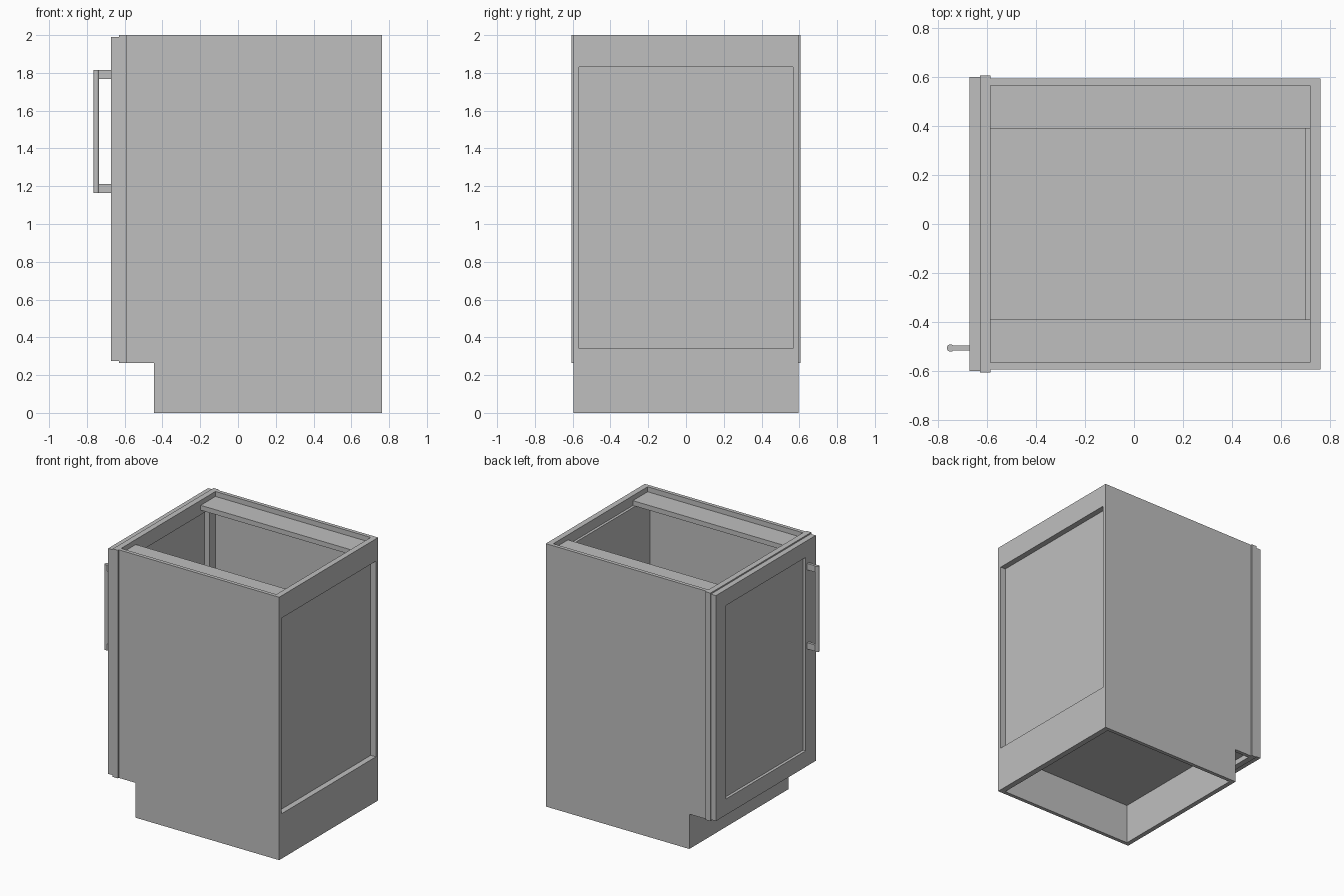
import bpy
import bmesh
from mathutils import Matrix

cube = bpy.data.objects.get("Cube")
if cube:
    bpy.data.objects.remove(cube, do_unlink=True)

grey = bpy.data.materials.new("light grey")
grey.use_nodes = True
grey.diffuse_color = (0.52, 0.52, 0.52, 1)
grey.node_tree.nodes["Principled BSDF"].inputs["Base Color"].default_value = (0.52, 0.52, 0.52, 1)


def finish(name, bm):
    bmesh.ops.recalc_face_normals(bm, faces=bm.faces)
    mesh = bpy.data.meshes.new(name)
    bm.to_mesh(mesh)
    bm.free()
    mesh.materials.append(grey)
    obj = bpy.data.objects.new(name, mesh)
    bpy.context.collection.objects.link(obj)
    return obj


def box(name, x, y, z):
    """Box from (min, max) pairs."""
    bm = bmesh.new()
    size = [b - a for a, b in (x, y, z)]
    centre = [(a + b) / 2 for a, b in (x, y, z)]
    bmesh.ops.create_cube(bm, size=1, matrix=Matrix.Translation(centre) @ Matrix.Diagonal((*size, 1)))
    return finish(name, bm)


def extrude_profile(name, points, y0, y1):
    """Extrude an x-z outline from y0 to y1."""
    bm = bmesh.new()
    face = bm.faces.new([bm.verts.new((x, y0, z)) for x, z in points])
    out = bmesh.ops.extrude_face_region(bm, geom=[face])
    verts = [v for v in out["geom"] if isinstance(v, bmesh.types.BMVert)]
    bmesh.ops.translate(bm, verts=verts, vec=(0, y1 - y0, 0))
    return finish(name, bm)


W, IN = 0.595, 0.567          # outer and inner half width of the carcass
FRONT, BACK = -0.587, 0.763   # carcass depth
TOE_X, TOE_Z = -0.445, 0.265  # toe recess

# Side panels with toe notch
side = [(TOE_X, 0), (BACK, 0), (BACK, 2), (FRONT, 2), (FRONT, TOE_Z), (TOE_X, TOE_Z)]
extrude_profile("left_side_panel", side, IN, W)
extrude_profile("right_side_panel", side, -W, -IN)

# Back rails, recessed back panel, floor and toe board
box("back_top_rail", (0.72, BACK), (-IN, IN), (1.83, 2))
box("back_bottom_rail", (0.72, BACK), (-IN, IN), (0, 0.342))
box("back_panel", (0.70, 0.72), (-IN, IN), (0.305, 1.925))
box("floor_panel", (FRONT, 0.70), (-IN, IN), (0.305, 0.342))
box("toe_board", (TOE_X, TOE_X + 0.035), (-IN, IN), (0, 0.305))

# Top stretchers, set just below the rim
for name, y in (("left_stretcher", (0.39, IN)), ("right_stretcher", (-IN, -0.39))):
    box(name, (FRONT, 0.72), y, (1.925, 1.962))

# Face frame, slightly wider than the carcass
FX = (-0.63, FRONT)
box("frame_left_stile", FX, (0.495, 0.606), (TOE_Z, 2))
box("frame_right_stile", FX, (-0.606, -0.495), (TOE_Z, 2))
box("frame_top_rail", FX, (-0.495, 0.495), (1.89, 2))
box("frame_bottom_rail", FX, (-0.495, 0.495), (TOE_Z, 0.342))

# Door with an inset centre panel
door = box("door", (-0.672, -0.63), (-0.6, 0.6), (0.275, 1.99))
bm = bmesh.new()
bm.from_mesh(door.data)
bm.normal_update()
front = min(bm.faces, key=lambda f: f.calc_center_median().x)
bmesh.ops.inset_region(bm, faces=[front], thickness=0.172)
out = bmesh.ops.extrude_face_region(bm, geom=[front])
bmesh.ops.delete(bm, geom=[front], context="FACES_ONLY")
verts = [v for v in out["geom"] if isinstance(v, bmesh.types.BMVert)]
bmesh.ops.translate(bm, verts=verts, vec=(0.022, 0, 0))
bmesh.ops.recalc_face_normals(bm, faces=bm.faces)
bm.to_mesh(door.data)
bm.free()

# Handle: round bar on two flat stems
HY = -0.507
bm = bmesh.new()
bmesh.ops.create_cone(bm, cap_ends=True, segments=24, radius1=0.015, radius2=0.015, depth=0.65,
                      matrix=Matrix.Translation((-0.75, HY, 1.49)))
bar = finish("handle_bar", bm)
bpy.ops.object.select_all(action="DESELECT")
bar.select_set(True)
bpy.context.view_layer.objects.active = bar
bpy.ops.object.shade_smooth_by_angle()
for name, z in (("handle_lower_stem", (1.165, 1.213)), ("handle_upper_stem", (1.767, 1.815))):
    box(name, (-0.745, -0.671), (HY - 0.01, HY + 0.01), z)
